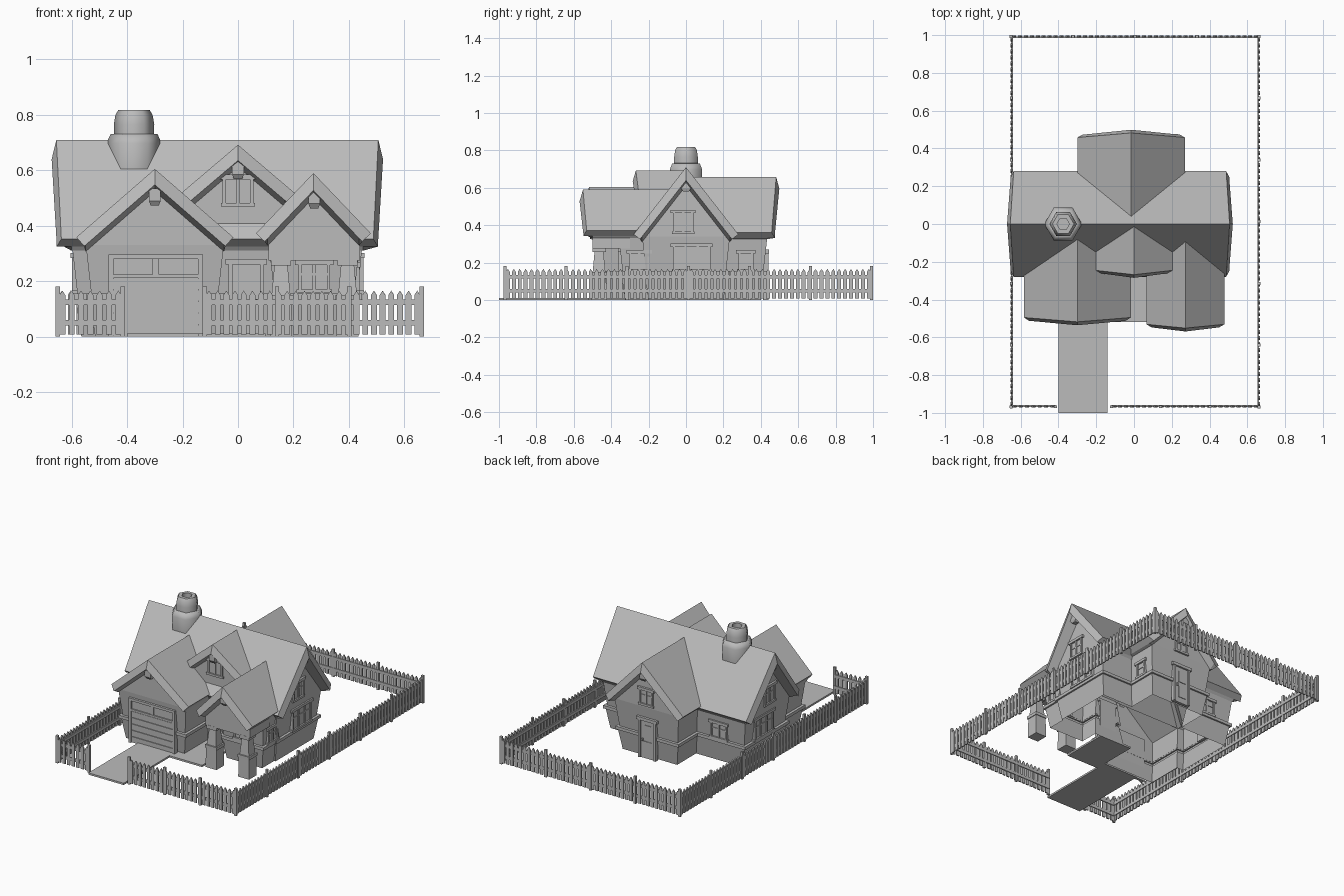
import bpy, bmesh, math

if "Cube" in bpy.data.objects:
    bpy.data.objects.remove(bpy.data.objects["Cube"], do_unlink=True)

GREY = (0.5, 0.5, 0.5, 1)
mat = bpy.data.materials.new("plain_grey")
mat.use_nodes = True
mat.diffuse_color = GREY
mat.node_tree.nodes["Principled BSDF"].inputs["Base Color"].default_value = GREY


def finish(name, bm):
    bmesh.ops.recalc_face_normals(bm, faces=bm.faces)
    me = bpy.data.meshes.new(name)
    bm.to_mesh(me)
    bm.free()
    me.materials.append(mat)
    ob = bpy.data.objects.new(name, me)
    bpy.context.collection.objects.link(ob)
    return ob


def loft(bm, *rings, caps=True):
    """Skin a list of rings, capping both ends if wanted."""
    vs = [[bm.verts.new(p) for p in r] for r in rings]
    n = len(vs[0])
    for a, b in zip(vs, vs[1:]):
        for i in range(n):
            j = (i + 1) % n
            bm.faces.new((a[i], a[j], b[j], b[i]))
    if caps:
        bm.faces.new(vs[0][::-1])
        bm.faces.new(vs[-1])


def rect(x0, x1, y0, y1, z):
    return [(x0, y0, z), (x1, y0, z), (x1, y1, z), (x0, y1, z)]


def add_box(bm, x0, x1, y0, y1, z0, z1):
    loft(bm, rect(x0, x1, y0, y1, z0), rect(x0, x1, y0, y1, z1))


def box(name, *b):
    bm = bmesh.new()
    add_box(bm, *b)
    return finish(name, bm)


def place(axis, c, u, v, z):
    return (c + u, v, z) if axis == "y" else (v, c + u, z)


# Lower walls: one open shell around the footprint, leaning in toward the ground
OUTLINE = ((-0.55, -0.475), (-0.05, -0.475), (-0.05, -0.235), (0.11, -0.235), (0.11, -0.36),
           (0.44, -0.36), (0.44, -0.235), (0.45, -0.235), (0.45, 0.235), (0.22, 0.235),
           (0.22, 0.435), (-0.25, 0.435), (-0.25, 0.235), (-0.6, 0.235), (-0.6, -0.235),
           (-0.55, -0.235))


def inset_outline(d, z):
    """Footprint moved inward by d; its corners are all square."""
    ring = []
    for i, p in enumerate(OUTLINE):
        q, r = OUTLINE[i - 1], OUTLINE[(i + 1) % len(OUTLINE)]
        x, y = p
        for a, b in ((q, p), (p, r)):
            x -= math.copysign(d, b[1] - a[1]) if a[1] != b[1] else 0
            y += math.copysign(d, b[0] - a[0]) if a[0] != b[0] else 0
        ring.append((x, y, z))
    return ring


for name, profile in (
        ("lower_walls", ((0.022, 0.145), (0, 0.34))),
        ("wainscot", ((0.035, 0), (0.014, 0.135), (0.003, 0.135), (0.003, 0.155), (0.022, 0.155)))):
    bm = bmesh.new()
    loft(bm, *[inset_outline(*p) for p in profile], caps=False)
    finish(name, bm)


# Gable walls, open underneath and where they run into the main roof
def gable_walls(name, axis, c, hw, v0, v1, ridge, slope, base, inner):
    top, eave = ridge - 0.04, ridge - 0.04 - slope * hw
    bm = bmesh.new()
    loft(bm, *[[place(axis, c, *p) for p in (
        (-hw, v, base), (hw, v, base), (hw, v, eave), (0, v, top), (-hw, v, eave))]
        for v in (v0, v1)])
    k = 1 if axis == "y" else 0
    hidden = [f for f in bm.faces if all(abs(v.co.z - base) < 1e-4 for v in f.verts)
              and name != "porch_walls"]
    if inner is not None:
        hidden += [f for f in bm.faces if all(abs(v.co[k] - inner) < 1e-4 for v in f.verts)]
    bmesh.ops.delete(bm, geom=hidden, context="FACES")
    finish(name, bm)


for name, axis, c, hw, v0, v1, ridge, slope, base, inner in (
        ("main", "x", 0, 0.235, -0.6, 0.45, 0.71, 1.28, 0.34, None),
        ("garage", "y", -0.3, 0.25, -0.475, -0.1, 0.605, 0.88, 0.33, -0.1),
        ("entry_wing", "y", 0.275, 0.165, -0.36, -0.1, 0.59, 1.05, 0.34, -0.1),
        ("porch", "y", 0.275, 0.165, -0.5, -0.3, 0.59, 1.05, 0.275, None),
        ("back_wing", "y", -0.015, 0.235, 0.1, 0.435, 0.658, 1.05, 0.34, 0.1),
        ("dormer", "y", 0, 0.17, -0.235, -0.03, 0.692, 0.85, 0.34, -0.03)):
    gable_walls(name + "_walls", axis, c, hw, v0, v1, ridge, slope, base, inner)


# Roofs: two thick slopes whose soffits thicken from the edge to the wall line.
# Each section is (ridge position, eave position, underside flare, soffit depth).
def gable_roof(name, axis, c, h, hw, sections, ridge, slope, t=0.043):
    a = math.atan(slope)
    eave = ridge - slope * h
    bm = bmesh.new()
    for s in (-1, 1):
        rings = []
        for vr, ve, f, deep in sections:
            low = ridge - (t + deep) / math.cos(a)
            rings.append([place(axis, c, *p) for p in (
                (0, vr, ridge), (s * h, ve, eave),
                (s * (h - t * math.sin(a)), ve + f, eave - t * math.cos(a)),
                (s * hw, ve + f, low - slope * hw), (0, vr + f, low))])
        loft(bm, *rings)
    finish(name, bm)


D = 0.018
gable_roof("main_roof", "x", 0, 0.28, 0.235,
           ((-0.655, -0.637, -0.017, 0), (-0.6, -0.6, 0, D), (0.45, 0.45, 0, D),
            (0.506, 0.488, 0.017, 0)), 0.71, 1.28)
gable_roof("garage_roof", "y", -0.3, 0.283, 0.25,
           ((-0.518, -0.495, -0.018, 0), (-0.475, -0.475, 0, D), (-0.05, -0.2, 0, D)), 0.605, 0.87)
gable_roof("porch_roof", "y", 0.272, 0.207, 0.165,
           ((-0.551, -0.531, -0.018, 0), (-0.5, -0.5, 0, D), (-0.05, -0.21, 0, D)), 0.59, 1.05)
gable_roof("back_roof", "y", -0.015, 0.285, 0.235,
           ((0.482, 0.458, 0.017, 0), (0.435, 0.435, 0, D), (0.02, 0.2, 0, D)), 0.658, 1.04)
gable_roof("dormer_roof", "y", 0, 0.208, 0.17,
           ((-0.268, -0.245, -0.017, 0), (-0.235, -0.235, 0, D), (0, -0.12, 0, D)), 0.692, 0.85)

# Gable brackets under each peak
for name, x, y, top in (("garage", -0.3, -0.494, 0.535), ("porch", 0.275, -0.525, 0.525),
                        ("dormer", 0, -0.25, 0.63), ("back", -0.015, 0.455, 0.592),
                        ("left", 0.475, 0, 0.642), ("right", -0.625, 0, 0.642)):
    bm = bmesh.new()
    w, d = 0.021, 0.027
    loft(bm, rect(x - w * .7, x + w * .7, y - w * .7, y + w * .7, top - 0.062),
         rect(x - w, x + w, y - d, y + d, top - 0.045),
         rect(x - w, x + w, y - d, y + d, top))
    finish(name + "_gable_bracket", bm)


# Openings: bars laid out on a wall facing one of four ways
def wall_bars(name, facing, at, u, bars):
    bm = bmesh.new()
    axis, s = facing[1], -1 if facing[0] == "-" else 1
    for u0, u1, z0, z1, depth in bars:
        v = sorted((at - s * 0.015, at + s * depth))
        span = (u + u0, u + u1)
        b = (*span, *v) if axis == "y" else (*v, *span)
        add_box(bm, *b, z0, z1)
    finish(name, bm)


def window(name, facing, at, u, z0, z1, w, panes=2, cross=True):
    h, b = w / 2, 0.012
    bars = [(-h, h, z0, z1, 0.002),
            (-h, -h + b, z0, z1, 0.01), (h - b, h, z0, z1, 0.01),
            (-h - 0.012, h + 0.012, z1 - 0.006, z1 + 0.012, 0.014),
            (-h - 0.006, h + 0.006, z0 - 0.008, z0 + 0.006, 0.012)]
    for i in range(1, panes):
        m = -h + w * i / panes
        bars.append((m - b / 2, m + b / 2, z0, z1, 0.008))
    if cross:
        m = z0 + (z1 - z0) * 0.6
        bars.append((-h, h, m - 0.004, m + 0.004, 0.006))
    wall_bars(name, facing, at, u, bars)


def door(name, facing, at, u, w, top):
    h, b = w / 2, 0.014
    bars = [(-h, h, 0, top, 0.004), (-h - b, -h, 0, top, 0.012), (h, h + b, 0, top, 0.012),
            (-h - 0.025, h + 0.025, top, top + 0.02, 0.016),
            (h * 0.6, h * 0.8, top * 0.45, top * 0.52, 0.014)]
    for z in (0.15, 0.58):
        bars.append((-h * 0.6, h * 0.45, top * z, top * (z + 0.3), 0.008))
    wall_bars(name, facing, at, u, bars)


for side, s, at in (("+x", "left", 0.45), ("-x", "right", -0.6)):
    window(s + "_upper_window", side, at, -0.015, 0.36, 0.47, 0.11)
    window(s + "_lower_window", side, at * 0.982, 0.03, 0.16, 0.29, 0.2, 3)
window("entry_side_window", "+x", 0.428, -0.25, 0.16, 0.255, 0.11)
window("entry_window", "-y", -0.35, 0.275, 0.165, 0.265, 0.115)
window("back_wing_side_window", "+x", 0.208, 0.32, 0.16, 0.255, 0.08, 1)
window("back_window", "+y", 0.223, -0.4, 0.16, 0.26, 0.12)
window("back_upper_window", "+y", 0.435, -0.015, 0.36, 0.46, 0.1)
window("dormer_window", "-y", -0.235, 0, 0.477, 0.573, 0.11, 2, False)
door("back_door", "+y", 0.428, -0.02, 0.1, 0.25)
door("front_door", "-y", -0.228, 0.03, 0.1, 0.26)

# Garage door: stepped panels, two window panes and a frame
gd = [(-0.165, 0.165, 0, 0.29, 0.003), (-0.17, -0.152, 0, 0.297, 0.013),
      (0.152, 0.17, 0, 0.297, 0.013), (-0.17, 0.17, 0.28, 0.297, 0.015),
      (-0.165, 0.165, 0.212, 0.225, 0.011), (-0.012, 0.012, 0.22, 0.285, 0.009)]
gd += [(-0.152, 0.152, 0.004 + i * 0.042, 0.041 + i * 0.042, 0.008) for i in range(5)]
wall_bars("garage_door", "-y", -0.47, -0.297, gd)

# Tapered porch columns on plinths
for name, x in (("right", 0.155), ("left", 0.395)):
    bm = bmesh.new()
    y = -0.465
    loft(bm, *[rect(x - w, x + w, y - w, y + w, z) for w, z in (
        (0.04, 0), (0.038, 0.13), (0.043, 0.13), (0.043, 0.15), (0.034, 0.15),
        (0.024, 0.256), (0.036, 0.256), (0.036, 0.28))])
    finish(name + "_porch_column", bm)

# Chimney: six-sided collar and a hollow pot
for name, prof in (
        ("chimney_collar", ((0.094, 0.59), (0.1, 0.698), (0.085, 0.73), (0.07, 0.732))),
        ("chimney_pot", ((0.072, 0.69), (0.073, 0.765), (0.067, 0.8), (0.057, 0.817),
                         (0.033, 0.817), (0.033, 0.775)))):
    bm = bmesh.new()
    loft(bm, *[[(-0.375 + r * math.cos(k * math.pi / 3), r * math.sin(k * math.pi / 3), z)
                for k in range(6)] for r, z in prof])
    ob = finish(name, bm)
    bpy.ops.object.select_all(action="DESELECT")
    ob.select_set(True)
    bpy.context.view_layer.objects.active = ob
    bpy.ops.object.shade_smooth_by_angle(angle=math.radians(62))

# Paving
box("driveway", -0.4, -0.14, -1, -0.45, 0, 0.012)
box("front_path", -0.14, 0.1, -0.52, -0.2, 0, 0.012)

# Picket fence: pointed pickets, two rails and evenly spaced posts
X0, X1, Y0, Y1 = -0.65, 0.662, -0.968, 0.993


def fence_run(name, axis, at, a, b, posts, inward):
    bm = bmesh.new()
    n = round((b - a) / 0.0315)
    step, w = (b - a) / n, 0.0105
    for i in range(n):
        m = a + (i + 0.5) * step
        outline = ((-w, 0.008), (w, 0.008), (w, 0.15), (0, 0.166), (-w, 0.15))
        loft(bm, *[[(m + u, at + d, z) if axis == "x" else (at + d, m + u, z)
                    for u, z in outline] for d in (-0.004, 0.004)])
    v = sorted((at, at + inward * 0.009))
    spans = [(a, b, *v, z, z + 0.02) for z in (0.04, 0.115)]
    for i in range(posts + 1):
        p = a + (b - a) * i / posts
        spans.append((p - 0.008, p + 0.008, at - 0.007, at + 0.007, 0, 0.182))
    for s0, s1, v0, v1, z0, z1 in spans:
        add_box(bm, *((s0, s1, v0, v1) if axis == "x" else (v0, v1, s0, s1)), z0, z1)
    finish(name, bm)


fence_run("back_fence", "x", Y1, X0, X1, 4, -1)
fence_run("left_fence", "y", X1, Y0, Y1, 6, -1)
fence_run("right_fence", "y", X0, Y0, Y1, 6, 1)
fence_run("front_fence_right", "x", Y0, X0, -0.415, 1, 1)
fence_run("front_fence_left", "x", Y0, -0.12, X1, 3, 1)
